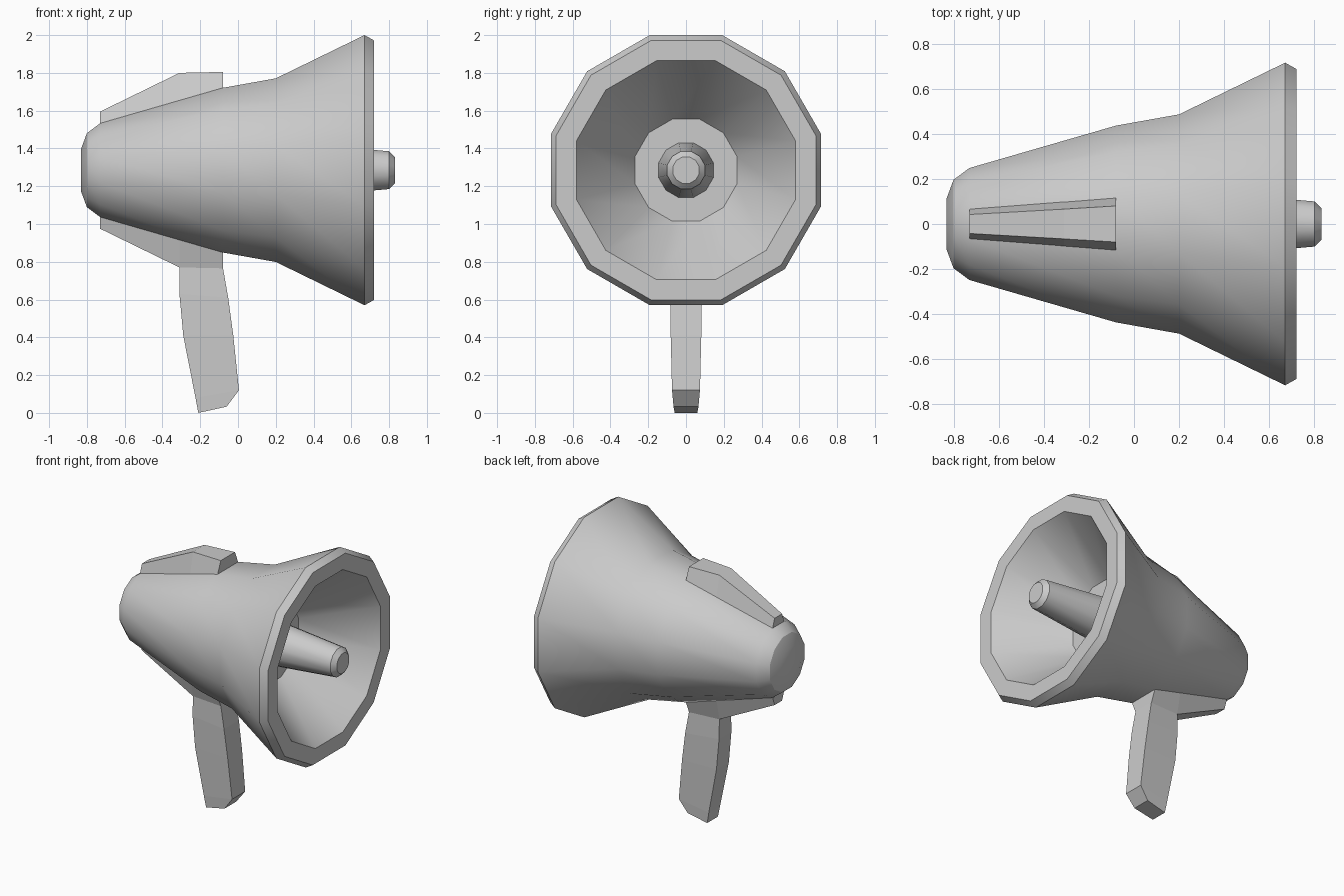
import bpy, bmesh, math

if "Cube" in bpy.data.objects:
    bpy.data.objects.remove(bpy.data.objects["Cube"])

AXIS_Z = 1.285
SIDES = 12
HALF = math.pi / SIDES


def finish(name, bm, smooth=None):
    bmesh.ops.recalc_face_normals(bm, faces=bm.faces)
    mesh = bpy.data.meshes.new(name)
    bm.to_mesh(mesh)
    bm.free()
    ob = bpy.data.objects.new(name, mesh)
    bpy.context.collection.objects.link(ob)
    if smooth:
        bpy.ops.object.select_all(action='DESELECT')
        ob.select_set(True)
        bpy.context.view_layer.objects.active = ob
        bpy.ops.object.shade_smooth_by_angle(angle=math.radians(smooth))
    return ob


def loft(name, rings, smooth=None):
    """Skin a list of equal-length vertex rings and cap both ends."""
    bm = bmesh.new()
    loops = [[bm.verts.new(p) for p in ring] for ring in rings]
    n = len(loops[0])
    for a, b in zip(loops, loops[1:]):
        for i in range(n):
            j = (i + 1) % n
            bm.faces.new((a[i], a[j], b[j], b[i]))
    bm.faces.new(loops[0])
    bm.faces.new(loops[-1])
    return finish(name, bm, smooth)


def lathe(name, profile, smooth):
    """Profile of (x, apothem) spun around the horn axis, flat side on top."""
    rings = []
    for x, ap in profile:
        r = ap / math.cos(HALF)
        angles = [HALF * (2 * k + 1) for k in range(SIDES)]
        rings.append([(x, r * math.cos(a), AXIS_Z + r * math.sin(a)) for a in angles])
    return loft(name, rings, smooth)


# Horn: rounded tail, flared body, rim, then the hollow inside down to its floor
lathe("horn", [(-0.83, 0.115), (-0.80, 0.196), (-0.73, 0.248), (-0.08, 0.436),
               (0.20, 0.486), (0.67, 0.715), (0.72, 0.687),
               (0.72, 0.58), (0.29, 0.27)], 31)

# Tapered rod inside the horn mouth
lathe("centre_rod", [(0.28, 0.146), (0.80, 0.10), (0.83, 0.07)], 31)

# Raised housings on the top and bottom facets: x, facet apothem, height, half width
housing = [(-0.73, 0.248, 0.31, 0.042), (-0.31, 0.369, 0.515, 0.066), (-0.08, 0.436, 0.52, 0.08)]
for name, s in (("top_housing", 1), ("bottom_housing", -1)):
    rings = []
    for x, base, top, w in housing:
        wb = base * math.tan(HALF)
        zb, zt = AXIS_Z + s * (base - 0.004), AXIS_Z + s * top
        rings.append([(x, -wb, zb), (x, wb, zb), (x, w, zt), (x, -w, zt)])
    loft(name, rings)

# Handle: back x, back z, back half width, front x, front z, front half width
grip = [(-0.31, 0.775, 0.066, -0.08, 0.77, 0.08),
        (-0.31, 0.63, 0.070, -0.052, 0.61, 0.084),
        (-0.29, 0.41, 0.070, -0.025, 0.41, 0.081),
        (-0.225, 0.08, 0.064, 0.005, 0.12, 0.074),
        (-0.21, 0.0, 0.060, -0.06, 0.033, 0.066)]
loft("handle", [[(xb, -wb, zb), (xb, wb, zb), (xf, wf, zf), (xf, -wf, zf)]
                for xb, zb, wb, xf, zf, wf in grip])
